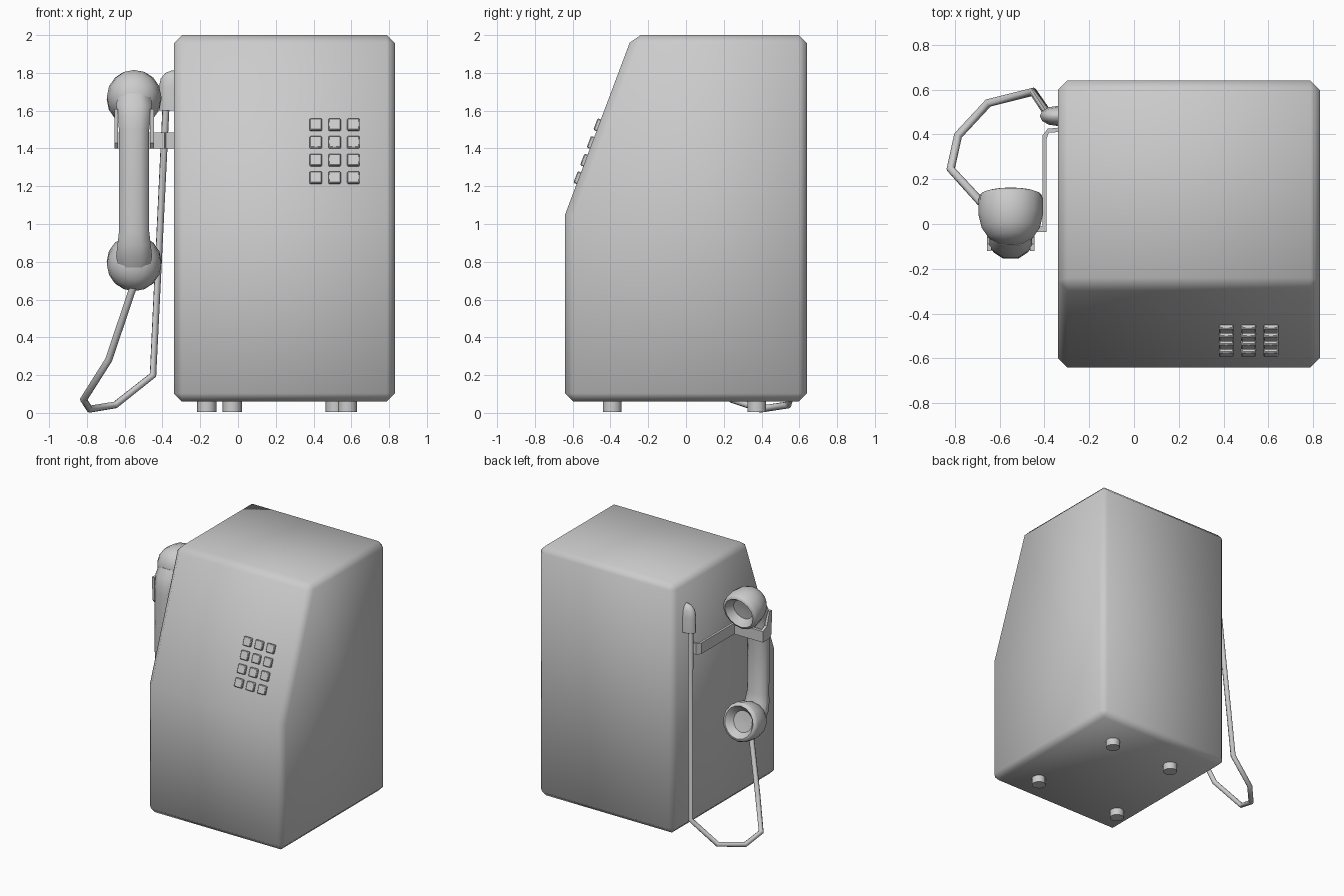
import bpy, bmesh, math
from mathutils import Matrix, Vector

if "Cube" in bpy.data.objects:
    bpy.data.objects.remove(bpy.data.objects["Cube"])


def finish(name, bm, angle=None):
    bmesh.ops.recalc_face_normals(bm, faces=bm.faces)
    me = bpy.data.meshes.new(name)
    bm.to_mesh(me)
    bm.free()
    ob = bpy.data.objects.new(name, me)
    bpy.context.collection.objects.link(ob)
    bpy.ops.object.select_all(action='DESELECT')
    ob.select_set(True)
    bpy.context.view_layer.objects.active = ob
    if angle is None:
        bpy.ops.object.shade_smooth()
    else:
        bpy.ops.object.shade_smooth_by_angle(angle=math.radians(angle))
    return ob


def prism(name, pts, vec, angle=30):
    """Extrude a planar outline along vec."""
    bm = bmesh.new()
    face = bm.faces.new([bm.verts.new(p) for p in pts])
    ext = bmesh.ops.extrude_face_region(bm, geom=[face])
    verts = [g for g in ext['geom'] if isinstance(g, bmesh.types.BMVert)]
    bmesh.ops.translate(bm, vec=vec, verts=verts)
    return finish(name, bm, angle)


def loft(name, rings, matrix=Matrix(), angle=45):
    """Skin a list of closed rings and cap both ends."""
    bm = bmesh.new()
    loops = [[bm.verts.new(matrix @ Vector(p)) for p in r] for r in rings]
    n = len(loops[0])
    for a, b in zip(loops, loops[1:]):
        for i in range(n):
            j = (i + 1) % n
            bm.faces.new((a[i], a[j], b[j], b[i]))
    bm.faces.new(loops[0])
    bm.faces.new(loops[-1])
    return finish(name, bm, angle)


def ring(cx, cy, z, rx, ry, n, phase=0.0):
    return [(cx + rx * math.cos(2 * math.pi * (i + phase) / n),
             cy + ry * math.sin(2 * math.pi * (i + phase) / n), z) for i in range(n)]


def bevel(ob, width, segments=1):
    m = ob.modifiers.new("bevel", 'BEVEL')
    m.width = width
    m.segments = segments
    m.limit_method = 'ANGLE'
    m.angle_limit = math.radians(30)


# Main housing with sloped upper front
side = [(-.64, .06), (.64, .06), (.64, 2), (-.283, 2), (-.64, 1.05)]
housing = prism("housing", [(-.34, y, z) for y, z in side], (1.17, 0, 0), None)
bevel(housing, .043)

# Keypad buttons on the slope
slope = math.atan2(.357, .95)
for row in range(4):
    for col in range(3):
        z = 1.523 - .0935 * row
        y = -.64 + (z - 1.05) * math.tan(slope)
        bm = bmesh.new()
        bmesh.ops.create_cube(bm, size=1)
        m = (Matrix.Translation((.412 + .0995 * col, y, z)) @ Matrix.Rotation(-slope, 4, 'X')
             @ Matrix.Diagonal((.066, .036, .066, 1)))
        bmesh.ops.transform(bm, matrix=m, verts=bm.verts)
        bevel(finish("button", bm, 30), .005)

# Feet
for x, y in ((-.165, -.39), (.58, -.39), (-.03, .375), (.515, .375)):
    loft("foot", [ring(x, y, z, .051, .051, 10) for z in (.005, .08)])

# Handset grip, mirrored about its middle
half = [(.0, -.103, .08, .052), (.27, -.1, .08, .052), (.34, -.088, .088, .058),
        (.40, -.065, .095, .062), (.46, -.035, .085, .06)]
path = [(1.23 - d, y, a, b) for d, y, a, b in reversed(half[1:])]
path += [(1.23 + d, y, a, b) for d, y, a, b in half]
k = 1 / math.cos(math.pi / 8)
loft("handset_grip", [ring(-.55, y, z, a * k, b * k, 8, .5) for z, y, a, b in path], angle=60)

# Earpiece and mouthpiece cups facing the back
cup = [(.015, -.05), (.08, -.045), (.105, -.01), (.12, .006), (.137, 0), (.145, -.02),
       (.144, -.09), (.13, -.15), (.1, -.195), (.055, -.22), (.015, -.226)]
for name, z, tilt in (("earpiece", 1.655, 13), ("mouthpiece", .805, -13)):
    m = Matrix.Translation((-.55, .13, z)) @ Matrix.Rotation(math.radians(-90 - tilt), 4, 'X')
    loft(name, [ring(0, 0, h, r, r, 16) for r, h in cup], m, 50)

# Cradle arm: thin strip from the side wall, bent behind the grip
outline = [(-.335, .43), (-.385, .425), (-.408, .395), (-.408, -.01), (-.655, -.01),
           (-.655, -.035), (-.39, -.035), (-.39, .38), (-.38, .408), (-.335, .41)]
prism("cradle_arm", [(x, y, 1.4) for x, y in outline], (0, 0, .085))

# Cradle prongs on either side of the grip
prong = [(-.01, 1.4), (-.01, 1.485), (-.06, 1.51), (-.09, 1.61), (-.12, 1.61), (-.115, 1.43), (-.09, 1.4)]
for x in (-.655, -.465):
    prism("cradle_prong", [(x, y, z) for y, z in prong], (.02, 0, 0))

# Cord outlet, a dome against the side wall
dome = [(1, 1.6), (1, 1.72), (.86, 1.77), (.55, 1.80), (.15, 1.812)]
loft("cord_outlet", [ring(-.34, .482, z, .08 * s, .045 * s, 12) for s, z in dome], angle=50)

# Cord hanging from the outlet to the mouthpiece
cu = bpy.data.curves.new("cord", 'CURVE')
cu.dimensions = '3D'
cu.bevel_depth = .019
cu.bevel_resolution = 2
cu.use_fill_caps = True
pts = [(-.38, .485, 1.65), (-.45, .59, .2), (-.65, .54, .042), (-.785, .395, .02),
       (-.818, .245, .07), (-.685, .10, .28), (-.55, -.01, .68)]
sp = cu.splines.new('POLY')
sp.points.add(len(pts) - 1)
for p, c in zip(sp.points, pts):
    p.co = (*c, 1)
bpy.context.collection.objects.link(bpy.data.objects.new("cord", cu))
